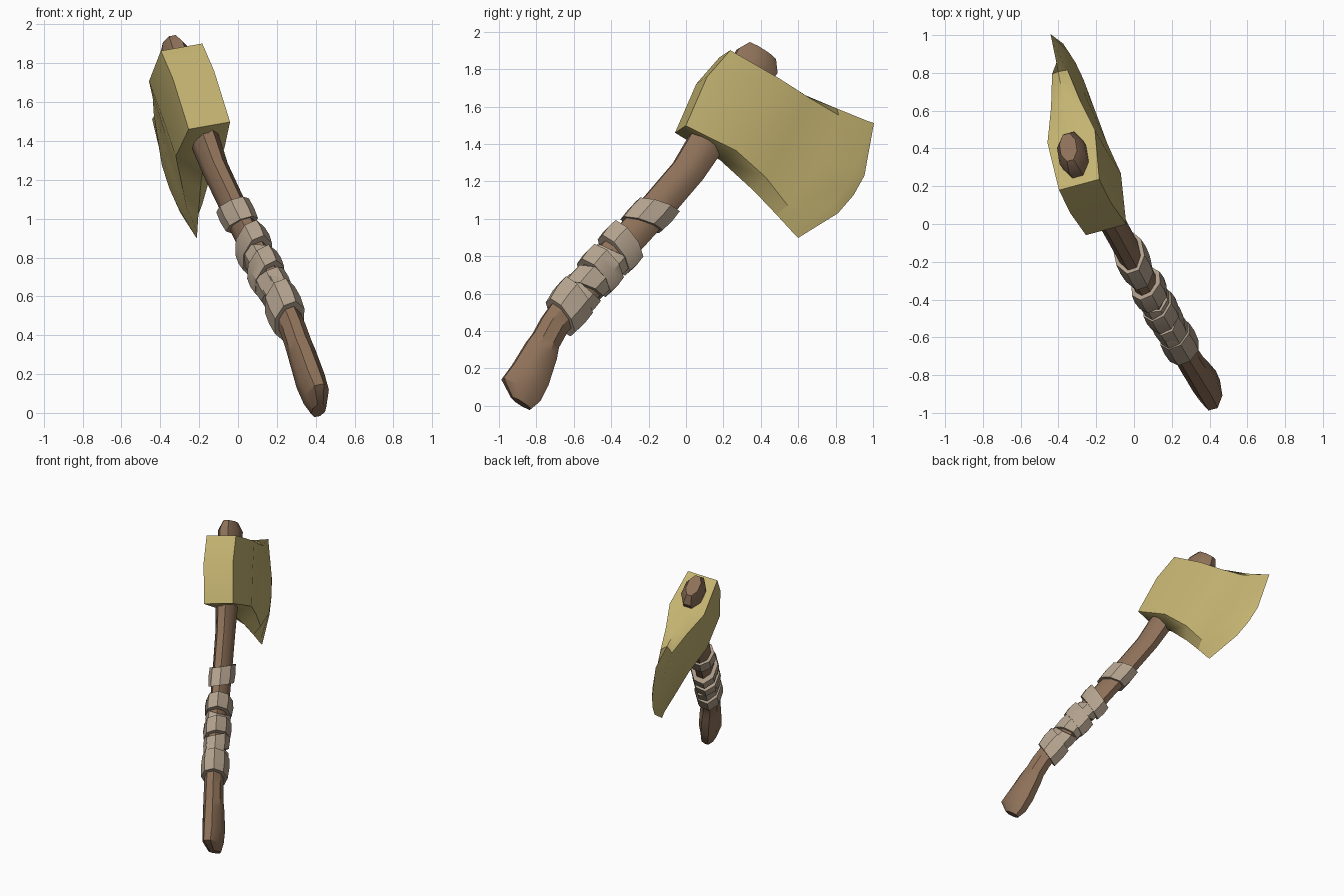
import bpy, bmesh, math
from mathutils import Matrix, Vector

cube = bpy.data.objects.get("Cube")
if cube:
    bpy.data.objects.remove(cube, do_unlink=True)

# Leaning frame: local x = toward the blade, y = thickness, z = up the handle
F, W, U = Vector((-.130, .834, -.538)), Vector((.952, .257, .168)), Vector((-.292, .486, .824))
FRAME = Matrix((F, W, U)).transposed().to_4x4()
FRAME.translation = (-.219, .089, 1.681)


def material(name, rgb):
    m = bpy.data.materials.new(name)
    m.use_nodes = True
    m.diffuse_color = (*rgb, 1)
    m.node_tree.nodes["Principled BSDF"].inputs["Base Color"].default_value = (*rgb, 1)
    return m


gold = material("dull_gold", (.55, .45, .165))
wood = material("brown_wood", (.27, .165, .10))
cloth = material("beige_cloth", (.45, .36, .27))


def finish(name, bm, mat, angle):
    bmesh.ops.remove_doubles(bm, verts=bm.verts, dist=.0005)
    bmesh.ops.recalc_face_normals(bm, faces=bm.faces)
    bm.transform(FRAME)
    mesh = bpy.data.meshes.new(name)
    bm.to_mesh(mesh)
    bm.free()
    ob = bpy.data.objects.new(name, mesh)
    bpy.context.collection.objects.link(ob)
    mesh.materials.append(mat)
    bpy.ops.object.select_all(action='DESELECT')
    ob.select_set(True)
    bpy.context.view_layer.objects.active = ob
    bpy.ops.object.shade_smooth_by_angle(angle=math.radians(angle))
    return ob


def bridge(bm, rings):
    for a, b in zip(rings, rings[1:]):
        n = len(a)
        for i in range(n):
            bm.faces.new((a[i], a[(i + 1) % n], b[(i + 1) % n], b[i]))


# Axe head: stations from poll to cutting edge; each row is (forward, up), bottom keel to top ridge
STATIONS = [
    (.112, [(0, -.245), (0, -.245), (-.035, .05), (0, .245), (0, .245)]),
    (.132, [(.27, -.27), (.30, -.215), (.29, .03), (.30, .255), (.30, .262)]),
    (.080, [(.51, -.312), (.516, -.235), (.51, .02), (.50, .27), (.49, .294)]),
    (.043, [(.68, -.355), (.70, -.29), (.74, 0), (.69, .288), (.67, .327)]),
    (.022, [(.80, -.388), (.90, -.16), (.93, -.03), (.92, .11), (.84, .36)]),
    (0, [(.845, -.398), (.962, -.162), (.985, -.03), (.982, .095), (.882, .371)]),
]
bm = bmesh.new()
rings = []
for w, rows in STATIONS:
    right = [bm.verts.new((f, 0 if i in (0, 4) else w, u)) for i, (f, u) in enumerate(rows)]
    left = [bm.verts.new((f, -w, u)) for f, u in reversed(rows[1:4])]
    rings.append(right + left)
bridge(bm, rings)
r = rings[0]
for poll in ((r[0], r[1], r[7]), (r[1], r[2], r[6], r[7]), (r[2], r[3], r[5], r[6]), (r[3], r[4], r[5])):
    bm.faces.new(poll)
bmesh.ops.dissolve_degenerate(bm, dist=.0005, edges=bm.edges)
finish("axe_head", bm, gold, 28)

# Handle path: up, forward, sideways, half depth, half width
PATH = [
    (.37, .165, 0, .085, .045), (.305, .17, 0, .125, .075), (.2, .165, 0, .115, .07),
    (-.27, .155, 0, .095, .068), (-.42, .15, 0, .09, .062), (-.74, .095, .01, .09, .06),
    (-1.06, .03, .02, .09, .06), (-1.38, -.03, .038, .088, .06), (-1.56, -.055, .042, .078, .062),
    (-1.66, -.052, .042, .078, .064), (-1.72, -.045, .044, .092, .066), (-1.87, -.03, .045, .11, .07),
    (-1.97, -.032, .045, .118, .062), (-2.03, .005, .045, .06, .038),
]


def at(u):
    """Interpolated handle section at a height."""
    for a, b in zip(PATH, PATH[1:]):
        if a[0] >= u >= b[0]:
            t = (a[0] - u) / (a[0] - b[0])
            return [p + (q - p) * t for p, q in zip(a, b)]


def section(bm, s, grow=0, tilt_f=0, tilt_w=0, n=8):
    u, f, w, rf, rw = s
    ring = []
    for i in range(n):
        a = math.tau * (i + .5) / n
        x, y = math.cos(a) * (rf + grow) * 1.07, math.sin(a) * (rw + grow) * 1.07
        ring.append(bm.verts.new((f + x, w + y, u + x * tilt_f + y * tilt_w)))
    return ring


bm = bmesh.new()
rings = [section(bm, s) for s in PATH]
bridge(bm, rings)
bm.faces.new(rings[0])
bm.faces.new(rings[-1])
finish("handle", bm, wood, 35)

# Cloth wraps: height, half length, forward tilt, sideways tilt, thickness
WRAPS = [
    (-.745, .07, .25, .1, .025), (-.99, .055, -.38, .25, .03), (-1.08, .06, .15, -.3, .018),
    (-1.16, .055, -.3, .3, .03), (-1.25, .06, .2, .2, .024), (-1.34, .055, -.15, -.3, .02),
    (-1.43, .075, -.4, .2, .03),
]
for k, (u, half, tf, tw, thick) in enumerate(WRAPS):
    bm = bmesh.new()
    rings = [section(bm, at(u + half * h), g, tf, tw)
             for h, g in ((1, -.01), (1, thick * .85), (0, thick), (-1, thick * .8), (-1, -.01))]
    bridge(bm, rings)
    finish(f"cloth_wrap_{k + 1}", bm, cloth, 35)
